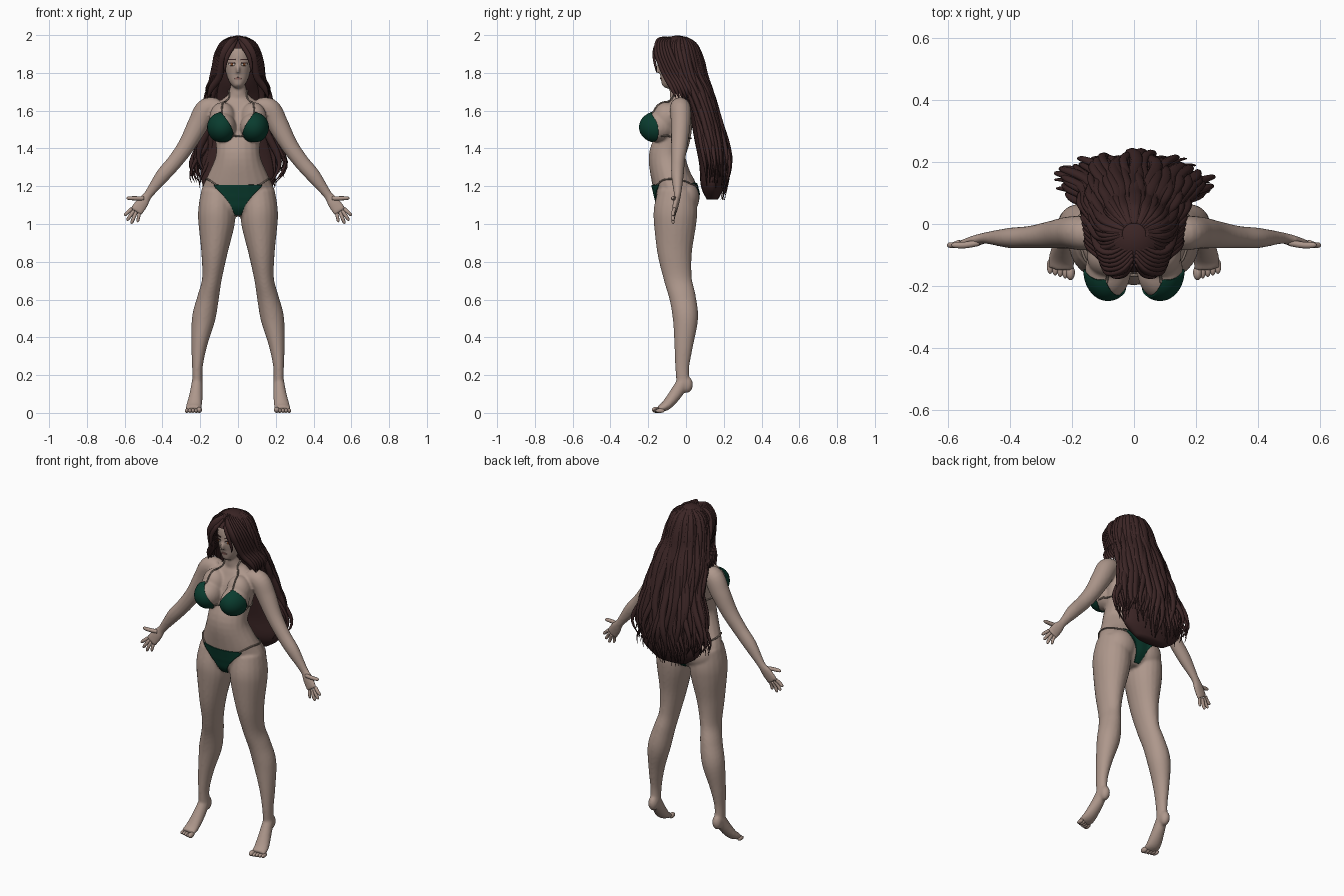
import bpy, bmesh, math, random
from mathutils import Vector
from mathutils.bvhtree import BVHTree

random.seed(4)
if "Cube" in bpy.data.objects:
    bpy.data.objects.remove(bpy.data.objects["Cube"])


def material(name, rgb):
    m = bpy.data.materials.new(name)
    m.use_nodes = True
    m.diffuse_color = (*rgb, 1)
    m.node_tree.nodes["Principled BSDF"].inputs["Base Color"].default_value = (*rgb, 1)
    return m


SKIN = material("skin", (0.42, 0.31, 0.26))
HAIR = material("dark_brown_hair", (0.045, 0.019, 0.019))
GREEN = material("dark_green_cloth", (0.003, 0.045, 0.028))
STRAP = material("strap_tan", (0.22, 0.17, 0.14))
LIPS = material("lips", (0.3, 0.15, 0.13))
WHITE = material("eye_white", (0.6, 0.55, 0.52))
IRIS = material("amber_iris", (0.2, 0.06, 0.02))


def spline(keys, n):
    """Smooth curve through tuples of any length."""
    out = []
    for i in range(n):
        f = i / (n - 1) * (len(keys) - 1)
        k = min(int(f), len(keys) - 2)
        t = f - k
        a, b, c, d = (keys[max(0, min(len(keys) - 1, k + o))] for o in (-1, 0, 1, 2))
        out.append([0.5 * (2 * q + (r - p) * t + (2 * p - 5 * q + 4 * r - s) * t * t
                           + (3 * q - p - 3 * r + s) * t ** 3)
                    for p, q, r, s in zip(a, b, c, d)])
    return out


def tube(bm, keys, ref=(0, 1, 0), n=24, sides=20):
    """Loft ellipses along keys of (x, y, z, width, depth)."""
    pts = spline(keys, n)
    rings = []
    for i, p in enumerate(pts):
        t = Vector(pts[min(i + 1, n - 1)][:3]) - Vector(pts[max(i - 1, 0)][:3])
        a = Vector(ref).cross(t).normalized()
        b = t.normalized().cross(a)
        angs = [2 * math.pi * k / sides for k in range(sides)]
        rings.append([bm.verts.new(Vector(p[:3]) + a * max(p[3], .001) * math.cos(g)
                                   + b * max(p[4], .001) * math.sin(g)) for g in angs])
    for r, s in zip(rings, rings[1:]):
        for k in range(sides):
            bm.faces.new((r[k], r[(k + 1) % sides], s[(k + 1) % sides], s[k]))
    bm.faces.new(rings[0][::-1])
    bm.faces.new(rings[-1])


def ball(bm, centre, radii):
    made = bmesh.ops.create_uvsphere(bm, u_segments=24, v_segments=16, radius=1)["verts"]
    for v in made:
        v.co = Vector(c + r * q for c, r, q in zip(centre, radii, v.co))
    return made


def finish(bm, name, mat, recalc=True):
    if recalc:
        bmesh.ops.recalc_face_normals(bm, faces=bm.faces)
    for f in bm.faces:
        f.smooth = True
    me = bpy.data.meshes.new(name)
    bm.to_mesh(me)
    bm.free()
    me.materials.append(mat)
    ob = bpy.data.objects.new(name, me)
    bpy.context.collection.objects.link(ob)
    return ob


def flip(keys, s):
    return [(s * k[0], *k[1:]) for k in keys]


# Body: overlapping volumes fused into one smooth skin
bm = bmesh.new()
tube(bm, [(0, -.05, 1.04, .08, .06), (0, -.05, 1.09, .17, .1), (0, -.05, 1.16, .198, .115),
          (0, -.08, 1.25, .163, .105), (0, -.1, 1.36, .118, .097), (0, -.07, 1.45, .122, .092),
          (0, -.05, 1.55, .145, .085), (0, -.04, 1.62, .15, .062), (0, -.035, 1.66, .085, .05),
          (0, -.04, 1.7, .047, .046), (0, -.045, 1.8, .042, .045)], n=50)
tube(bm, [(0, -.118, 1.728, .016, .016), (0, -.1, 1.75, .042, .042), (0, -.078, 1.79, .06, .07),
          (0, -.062, 1.85, .073, .087), (0, -.055, 1.92, .068, .085), (0, -.05, 1.975, .03, .04)])
tube(bm, [(0, -.14, 1.85, .006, .006), (0, -.154, 1.82, .009, .01), (0, -.15, 1.8, .01, .006)], n=8)
for s in (1, -1):
    ball(bm, (s * .084, -.15, 1.513), (.074, .094, .078))
    ball(bm, (s * .082, -.105, 1.56), (.07, .07, .085))
    ball(bm, (s * .088, -.005, 1.14), (.092, .076, .092))
    tube(bm, flip([(.105, -.05, 1.17, .09, .1), (.112, -.055, 1.08, .098, .115),
                   (.114, -.058, 1.0, .096, .112), (.125, -.06, .85, .07, .092),
                   (.138, -.043, .71, .052, .074), (.158, -.018, .61, .057, .07),
                   (.182, -.003, .5, .062, .067), (.205, -.012, .36, .042, .05),
                   (.215, -.02, .24, .028, .037), (.215, -.015, .15, .028, .035)], s), n=50)
    ball(bm, (s * .215, .003, .15), (.028, .034, .045))
    tube(bm, flip([(.215, -.01, .17, .028, .035), (.222, -.055, .1, .035, .034),
                   (.232, -.105, .04, .042, .027), (.236, -.145, .02, .042, .017)], s),
         ref=(0, 0, 1))
    tube(bm, flip([(.1, -.035, 1.625, .04, .045), (.165, -.03, 1.61, .057, .055),
                   (.21, -.028, 1.53, .056, .052), (.27, -.035, 1.42, .046, .044),
                   (.335, -.042, 1.33, .041, .036), (.4, -.045, 1.255, .038, .033),
                   (.475, -.045, 1.155, .024, .019), (.505, -.052, 1.115, .034, .017),
                   (.54, -.062, 1.065, .036, .013)], s), n=44)
body = finish(bm, "body", SKIN)
rm = body.modifiers.new("fuse", 'REMESH')
rm.mode, rm.voxel_size, rm.use_smooth_shade = 'VOXEL', .007, True
sm = body.modifiers.new("soften", 'SMOOTH')
sm.factor, sm.iterations = .5, 6

# Fingers and toes
fingers, toes = bmesh.new(), bmesh.new()
for s in (1, -1):
    for x0, z0, x1, z1, r in [(.5, 1.135, .59, 1.137, .011), (.563, 1.08, .602, 1.045, .0095),
                              (.552, 1.07, .588, 1.018, .0095), (.54, 1.062, .565, 1.002, .0095),
                              (.522, 1.058, .532, 1.01, .0085)]:
        tube(fingers, flip([(x0, -.06, z0, r, r), ((x0 + x1) / 2, -.068, (z0 + z1) / 2, r, r),
                            (x1 - .1 * (x1 - x0), -.068, z1 - .1 * (z1 - z0), r * .8, r * .8),
                            (x1, -.066, z1, .001, .001)], s), n=14, sides=10)
    for i in range(5):
        r = .016 if i == 0 else .0115
        ball(toes, (s * (.205 + .0165 * i), -.157 + .005 * i, r), (r * .9, .024, r))
finish(fingers, "fingers", SKIN)
finish(toes, "toes", SKIN)

skin = BVHTree.FromObject(body, bpy.context.evaluated_depsgraph_get())


def patch(name, mat, rows, ray, lift=.004, n=24):
    """Thin cloth laid on the body; rows are (v, u_start, u_end)."""
    bm = bmesh.new()
    grid = []
    for v, u0, u1 in spline(rows, n):
        line = []
        for i in range(n):
            o, d = ray(u0 + (u1 - u0) * i / (n - 1), v)
            hit, normal = skin.ray_cast(o, d)[:2]
            if hit is None:
                hit, normal = skin.find_nearest(o)[:2]
            line.append(bm.verts.new(hit + normal * lift))
        grid.append(line)
    for r, s in zip(grid, grid[1:]):
        for i in range(n - 1):
            bm.faces.new((r[i], r[i + 1], s[i + 1], s[i]))
    ob = finish(bm, name, mat)
    th = ob.modifiers.new("thickness", 'SOLIDIFY')
    th.thickness, th.offset = .005, 0


def front(u, v):
    return Vector((u, -1, v)), Vector((0, 1, 0))


def back(u, v):
    return Vector((u, 1, v)), Vector((0, -1, 0))


def strap(name, points, n=40):
    bm = bmesh.new()
    keys = []
    for p in spline(points, n):
        hit, normal = skin.find_nearest(Vector(p))[:2]
        keys.append((*(hit + normal * .003), .0045, .0045))
    tube(bm, keys, ref=(.1, .2, 1), n=n * 2, sides=8)
    finish(bm, name, STRAP)


# Swimsuit
patch("briefs_front", GREEN, [(1.208, -.125, .125), (1.19, -.115, .115), (1.15, -.075, .075),
                              (1.1, -.038, .038), (1.05, -.018, .018)], front)
patch("briefs_back", GREEN, [(1.215, -.11, .11), (1.17, -.08, .08), (1.12, -.04, .04),
                             (1.05, -.016, .016)], back)
for s, side in ((1, "left"), (-1, "right")):
    def cup(u, v, s=s):
        a, e = math.radians(u), math.radians(v)
        return (Vector((s * .086, -.14, 1.51)),
                Vector((s * math.sin(a) * math.cos(e), -math.cos(a) * math.cos(e), math.sin(e))))
    patch("cup_" + side, GREEN, [(62, 5, 20), (45, -5, 55), (20, -18, 78), (-5, -34, 84),
                                 (-28, -48, 84), (-50, -48, 75), (-62, -25, 55)], cup)
    strap("neck_strap_" + side, flip([(.088, -.19, 1.59), (.08, -.13, 1.64), (.06, -.09, 1.68),
                                      (.045, -.03, 1.71), (0, .02, 1.715)], s))
    strap("back_strap_" + side, flip([(.15, -.13, 1.46), (.14, -.06, 1.455), (.1, .02, 1.45),
                                      (0, .05, 1.45)], s))
    strap("hip_strap_" + side, flip([(.12, -.16, 1.207), (.16, -.12, 1.235), (.185, -.05, 1.243),
                                     (.15, .03, 1.23), (.1, .08, 1.212)], s))
    # Eyes and brows
    c = s * .031
    patch("eye_" + side, WHITE, [(1.852, c - .008, c + .008), (1.845, c - .016, c + .016),
                                 (1.838, c - .008, c + .008)], front, .001, 10)
    patch("iris_" + side, IRIS, [(1.852, c - .004, c + .004), (1.845, c - .007, c + .007),
                                 (1.838, c - .004, c + .004)], front, .003, 8)
    patch("lash_" + side, HAIR, [(1.856, c - .015, c + .015), (1.851, c - .018, c + .018)],
          front, .003, 8)
    patch("brow_" + side, HAIR, [(1.874, c - .015, c + .018), (1.869, c - .018, c + .018)],
          front, .002, 8)
strap("centre_strap", [(-.03, -.2, 1.465), (0, -.16, 1.465), (.03, -.2, 1.465)], 12)
patch("lips", LIPS, [(1.777, -.006, .006), (1.772, -.018, .018), (1.765, -.009, .009)],
      front, .001, 10)

# Hair: cap open at the face, a long core, and flowing locks
bm = bmesh.new()
cap = ball(bm, (0, -.045, 1.888), (.11, .12, .11))
bmesh.ops.delete(bm, geom=[v for v in cap if v.co.y < -.07 and v.co.z < 1.925], context='VERTS')
finish(bm, "hair_cap", HAIR)

FLOW = [(1.985, -.03, .035, .03), (1.95, -.035, .085, .085), (1.88, -.025, .108, .102),
        (1.79, .0, .122, .1), (1.7, .045, .145, .088), (1.58, .088, .155, .08),
        (1.45, .12, .185, .085), (1.32, .142, .215, .082), (1.2, .14, .2, .07),
        (1.08, .14, .16, .05)]
bm = bmesh.new()
tube(bm, [(0, y, z, rx * .92, ry * .88) for z, y, rx, ry in FLOW[:-1]]
     + [(0, .14, 1.13, .1, .03)], n=40, sides=28)
finish(bm, "hair_core", HAIR)

bm = bmesh.new()
count = 60
for i in range(count):
    th = math.radians(-118 + 236 * i / (count - 1) + random.uniform(-3, 3))
    phase, size = random.uniform(0, 6), random.uniform(.8, 1.25)
    end = int(40 * (1 - .1 * abs(math.sin(th)) - random.uniform(0, .07)))
    path = spline(FLOW, 40)[:end]
    keys = []
    for j, (z, y, rx, ry) in enumerate(path):
        f = j / (end - 1)
        wave = .02 * f * f * math.sin(phase + 17 * f)
        swell = 1 + .14 * f * math.sin(phase * 2 + 12 * f)
        r = .017 * size * min(1, .45 + 2 * f) * min(1, 4.5 * (1 - f) + .05)
        keys.append((rx * math.sin(th) * swell + wave, y + ry * math.cos(th) * swell, z, r, r * .7))
    tube(bm, keys, ref=(.03, 1, .05), n=end, sides=8)
finish(bm, "hair_back_locks", HAIR)

bm = bmesh.new()
for s in (1, -1):
    for k in range(6):
        o = .012 * k
        tube(bm, flip([(.004, -.11 + o, 1.985, .008, .006),
                       (.034 + o * .5, -.15 + o, 1.962 - o * .1, .022, .01),
                       (.07 + o * .5, -.157 + o * 1.3, 1.905, .024, .012),
                       (.088 + o * .5, -.135 + o * 1.4, 1.84, .02, .013),
                       (.102 + o * .4, -.105 + o * 1.5, 1.775, .019, .014),
                       (.14 + o * .3, -.075 + o * 1.6, 1.72 - o * .2, .016, .012),
                       (.16 - o * .4, -.055 + o * 1.6, 1.67 - o * .3, .003, .003)], s),
             ref=(.1 * s, 1, .2), n=26, sides=10)
    # Short fringe lock
    tube(bm, flip([(.006, -.13, 1.975, .006, .005), (.03, -.164, 1.935, .012, .007),
                   (.058, -.17, 1.885, .012, .007), (.07, -.16, 1.83, .008, .006),
                   (.063, -.155, 1.8, .001, .001)], s), ref=(.1 * s, 1, .2), n=18, sides=8)
finish(bm, "hair_front_locks", HAIR)
